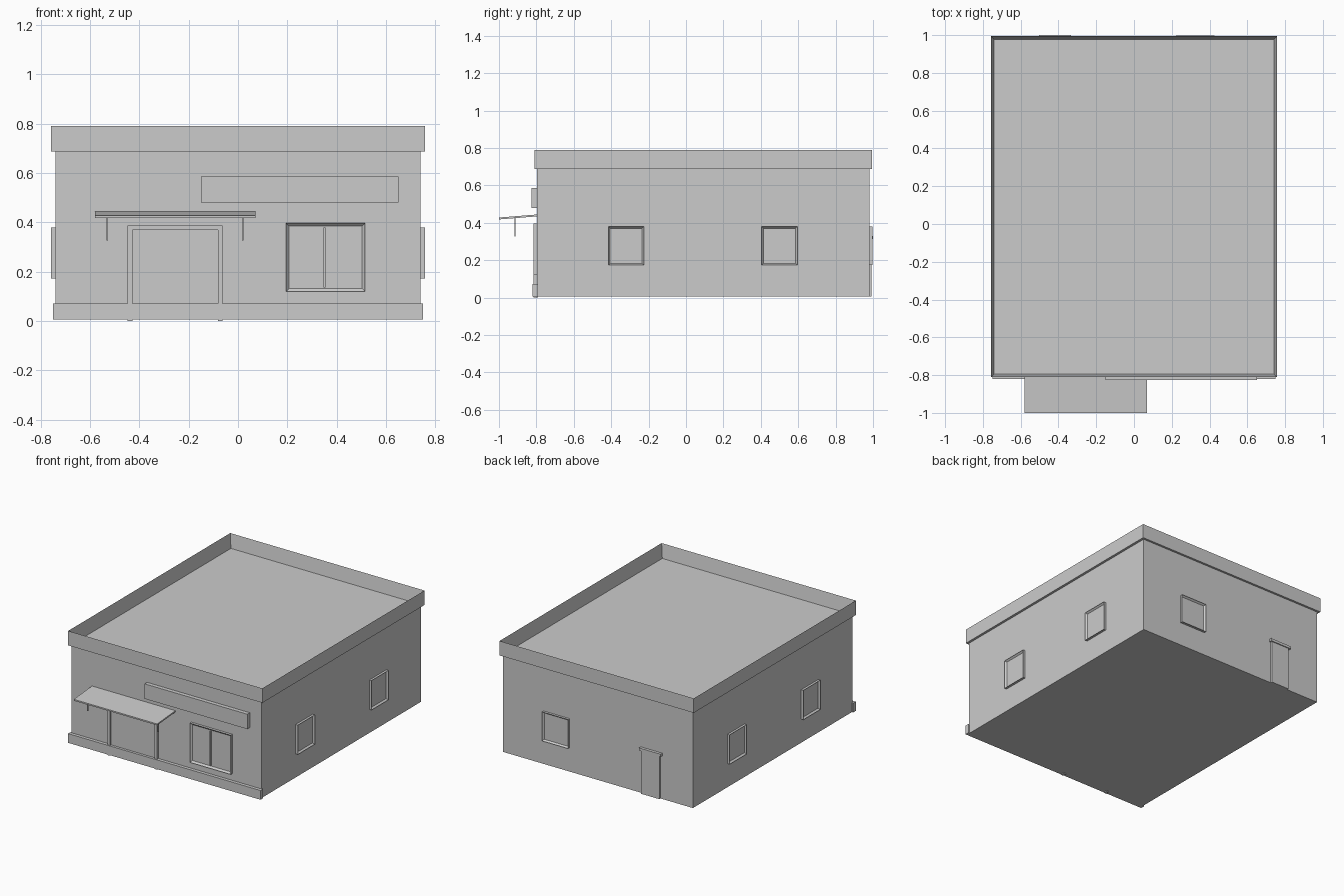
import bpy, bmesh, math
from mathutils import Matrix

if "Cube" in bpy.data.objects:
    bpy.data.objects.remove(bpy.data.objects["Cube"])


def finish(name, bm):
    bmesh.ops.recalc_face_normals(bm, faces=bm.faces)
    mesh = bpy.data.meshes.new(name)
    bm.to_mesh(mesh)
    bm.free()
    obj = bpy.data.objects.new(name, mesh)
    bpy.context.collection.objects.link(obj)
    return obj


def add_box(bm, x, y, z):
    size = Matrix.Diagonal((x[1] - x[0], y[1] - y[0], z[1] - z[0], 1))
    mid = Matrix.Translation((sum(x) / 2, sum(y) / 2, sum(z) / 2))
    return bmesh.ops.create_cube(bm, size=1, matrix=mid @ size)["verts"]


def box(name, x, y, z):
    bm = bmesh.new()
    add_box(bm, x, y, z)
    return finish(name, bm)


def window(name, u, z, wall, out, border, recess, turn=0, mullion=None):
    """Framed panel with sunken glass, made facing -y and turned about z."""
    bm = bmesh.new()
    add_box(bm, u, (-out, -wall + 0.01), z)
    bm.normal_update()
    front = [f for f in bm.faces if f.normal.y < -0.9]
    bmesh.ops.inset_region(bm, faces=front, thickness=border)
    bmesh.ops.translate(bm, verts=front[0].verts, vec=(0, recess, 0))
    if mullion is not None:
        add_box(bm, (mullion - 0.004, mullion + 0.004),
                (-out + 0.003, -wall), (z[0] + border, z[1] - border))
    bmesh.ops.rotate(bm, verts=bm.verts, matrix=Matrix.Rotation(math.radians(turn), 3, 'Z'))
    return finish(name, bm)


# Building body and front plinth
box("walls", (-0.74, 0.74), (-0.797, 0.98), (0.007, 0.69))
box("front_plinth", (-0.75, 0.75), (-0.82, -0.79), (0.007, 0.072))

# Parapet: a slab with its top inset and sunk down to the roof
bm = bmesh.new()
add_box(bm, (-0.757, 0.757), (-0.81, 0.995), (0.688, 0.79))
bm.normal_update()
top = [f for f in bm.faces if f.normal.z > 0.9]
bmesh.ops.inset_region(bm, faces=top, thickness=0.024)
bmesh.ops.translate(bm, verts=top[0].verts, vec=(0, 0, -0.097))
finish("parapet_and_roof", bm)

# Sign board
box("sign_board", (-0.15, 0.65), (-0.825, -0.79), (0.48, 0.585))

# Front entrance
bm = bmesh.new()
for x in ((-0.447, -0.428), (-0.081, -0.062)):
    add_box(bm, x, (-0.815, -0.79), (0, 0.37))
add_box(bm, (-0.447, -0.062), (-0.815, -0.79), (0.37, 0.388))
finish("front_door_frame", bm)
box("front_door", (-0.428, -0.081), (-0.802, -0.79), (0.007, 0.37))

# Sloping awning and its two hanging brackets
bm = bmesh.new()
for v in add_box(bm, (-0.58, 0.07), (-1.0, -0.79), (0.418, 0.428)):
    v.co.z += (v.co.y + 1.0) * 0.08
finish("awning", bm)
for side, x in (("left", -0.53), ("right", 0.02)):
    box("awning_bracket_" + side, (x - 0.003, x + 0.003), (-0.918, -0.911), (0.327, 0.425))

# Windows
window("front_window", (0.195, 0.515), (0.12, 0.397), 0.797, 0.815, 0.017, 0.012, 0, 0.35)
window("back_window", (-0.425, -0.222), (0.175, 0.38), 0.98, 0.997, 0.014, 0.012, 180)
for i, y in enumerate((-0.32, 0.5)):
    span = (y - 0.095, y + 0.095)
    window(f"right_window_{i}", span, (0.173, 0.38), 0.74, 0.757, 0.014, 0.012, 90)
    window(f"left_window_{i}", (-span[1], -span[0]), (0.173, 0.38), 0.74, 0.757, 0.014, 0.012, -90)

# Back door with a small head ledge
box("back_door", (-0.487, -0.345), (0.97, 0.993), (0.007, 0.315))
box("back_door_ledge", (-0.502, -0.333), (0.97, 1.0), (0.312, 0.33))
